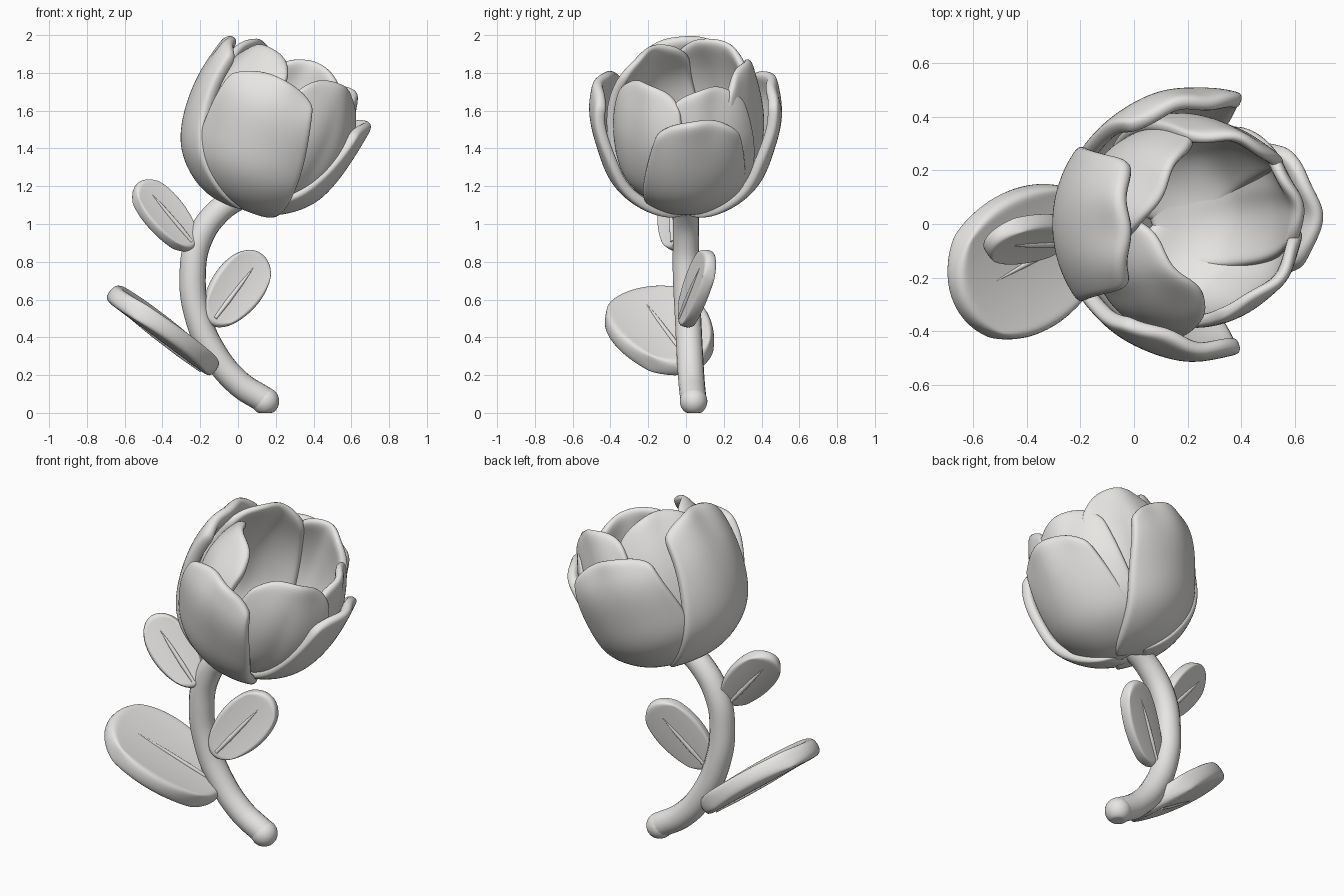
import bpy, bmesh, math
from mathutils import Vector, Matrix

if "Cube" in bpy.data.objects:
    bpy.data.objects.remove(bpy.data.objects["Cube"])

N = 12  # grid resolution of petals and leaves

GREY = bpy.data.materials.new("light_grey")
GREY.diffuse_color = (0.8, 0.79, 0.77, 1)
GREY.use_nodes = True
GREY.node_tree.nodes["Principled BSDF"].inputs["Base Color"].default_value = GREY.diffuse_color


def spline(pts, t):
    """Catmull-Rom point at t in 0..1."""
    n = len(pts) - 1
    i = max(0, min(int(t * n), n - 1))
    f = t * n - i
    a, b = Vector(pts[i]), Vector(pts[i + 1])
    p = Vector(pts[i - 1]) if i > 0 else 2 * a - b
    q = Vector(pts[i + 2]) if i + 2 <= n else 2 * b - a
    return 0.5 * (2 * a + (b - p) * f + (2 * p - 5 * a + 4 * b - q) * f * f
                  + (3 * a - p - 3 * b + q) * f ** 3)


def sheet(name, func, thickness, blunt=0.0):
    """Rounded sheet: a square grid mapped to a disc (squarer at the top by blunt)."""
    bm = bmesh.new()
    rows = []
    for j in range(N + 1):
        row = []
        for i in range(N + 1):
            x, y = 2 * i / N - 1, 2 * j / N - 1
            u, v = x * math.sqrt(1 - y * y / 2), y * math.sqrt(1 - x * x / 2)
            k = blunt * max(y, 0)
            row.append(bm.verts.new(func(u + (x - u) * k, v + (y - v) * k)))
        rows.append(row)
    for j in range(N):
        for i in range(N):
            bm.faces.new((rows[j][i], rows[j][i + 1], rows[j + 1][i + 1], rows[j + 1][i]))
    for f in bm.faces:
        f.smooth = True
    me = bpy.data.meshes.new(name)
    bm.to_mesh(me)
    bm.free()
    me.materials.append(GREY)
    ob = bpy.data.objects.new(name, me)
    bpy.context.collection.objects.link(ob)
    s = ob.modifiers.new("thickness", 'SOLIDIFY')
    s.thickness, s.offset = thickness, 0
    d = ob.modifiers.new("smooth", 'SUBSURF')
    d.levels = d.render_levels = 2


def tube(name, pts, radii, bevel):
    """Smooth tapered tube along points."""
    cu = bpy.data.curves.new(name, 'CURVE')
    cu.dimensions = '3D'
    cu.bevel_depth, cu.bevel_resolution, cu.resolution_u = bevel, 6, 10
    cu.use_fill_caps = True
    cu.materials.append(GREY)
    sp = cu.splines.new('BEZIER')
    sp.bezier_points.add(len(pts) - 1)
    for b, p, r in zip(sp.bezier_points, pts, radii):
        b.co, b.radius = p, r
        b.handle_left_type = b.handle_right_type = 'AUTO'
    ob = bpy.data.objects.new(name, cu)
    bpy.context.collection.objects.link(ob)


# Flower head frame: tilted towards +x
HEAD = Matrix.Translation((0.03, 0, 1.1)) @ Matrix.Rotation(math.radians(22), 4, 'Y')


def petal(name, azimuth, width, profile, thickness=0.06, blunt=0.3, spiral=0.0, ridge=0.0):
    a = math.radians(azimuth)
    out, side = Vector((math.cos(a), math.sin(a), 0)), Vector((-math.sin(a), math.cos(a), 0))

    def place(u, v):
        r, h = spline(profile, (v + 1) / 2)
        top = max(v, 0)
        R = max(r, 0.1)
        s = width * u * (1.03 - 0.04 * v) / R
        r += spiral * u * (1 - v * v) + 0.015 * math.sin(7 * u + azimuth) * top ** 3
        r -= ridge * math.exp(-(u * 6) ** 2) * (1 - v * v)
        p = out * (r - R * (1 - math.cos(s))) + side * R * math.sin(s)
        return HEAD @ (p + Vector((0, 0, h)))
    sheet(name, place, thickness, blunt)


# Outer petals (profiles are radius, height along the head axis)
SIDE = [(0.02, 0), (0.21, 0.03), (0.37, 0.16), (0.445, 0.35), (0.485, 0.54), (0.45, 0.70)]
LEFT = [(0.02, 0), (0.21, 0.02), (0.37, 0.14), (0.44, 0.31), (0.45, 0.56), (0.39, 0.81)]
RIGHT = [(0.02, 0), (0.17, 0.04), (0.31, 0.15), (0.38, 0.29), (0.42, 0.47), (0.44, 0.66)]
petal("outer_petal_front", 258, 0.31, SIDE)
petal("outer_petal_back", 101, 0.31, SIDE)
petal("outer_petal_left", 180, 0.30, LEFT, 0.07, 0.45)
petal("outer_petal_right", 9, 0.29, RIGHT)

# Inner petals: azimuth, width, height, tip radius
INNER = [(222, 0.33, 0.83, 0.25), (148, 0.32, 0.85, 0.29), (76, 0.29, 0.85, 0.31),
         (22, 0.28, 0.79, 0.31), (-43, 0.31, 0.79, 0.30)]
for k, (az, w, h, tip) in enumerate(INNER):
    prof = [(0.02, 0.04), (0.19, 0.08), (0.33, 0.2), (0.38, 0.25 + 0.2 * h),
            (0.365, 0.14 + 0.58 * h), (tip, h)]
    petal(f"inner_petal_{k + 1}", az, w, prof, 0.05, 0.2, 0.03, 0.015)

# Stem with a rounded foot flattened on the ground
STEM = [(0.145, 0.04, 0.065), (0, 0.03, 0.16), (-0.13, 0.02, 0.32), (-0.215, 0.01, 0.52),
        (-0.24, 0, 0.73), (-0.205, 0, 0.92), (-0.1, 0, 1.07), (0.04, 0, 1.16)]
tube("stem", STEM, [1, 1, 1, 1, 1, 1, 0.97, 0.9], 0.07)
bpy.ops.mesh.primitive_uv_sphere_add(segments=32, ring_count=20, radius=0.073,
                                     location=(0.145, 0.04, 0.062))
foot = bpy.context.object
foot.name = "stem_foot"
foot.data.materials.append(GREY)
for vert in foot.data.vertices:
    vert.co.z = max(vert.co.z, -0.062)
bpy.ops.object.shade_smooth()


def leaf(name, base, tip, normal, width, cup, thickness):
    base, tip = Vector(base), Vector(tip)
    axis = tip - base
    n = Vector(normal)
    n = (n - axis * n.dot(axis) / axis.length_squared).normalized()
    side = n.cross(axis).normalized()
    mid = (base + tip) / 2

    def place(u, v, lift=0.0):
        return (mid + axis * v / 2 + side * width * u * (1 + 0.1 * v)
                + n * (cup * (u * u - 0.35) + lift))
    sheet(name, place, thickness)
    # Raised midrib on both faces
    for label, sgn in (("upper", 1), ("lower", -1)):
        pts = [place(0, v, sgn * thickness * 0.48) for v in (-0.85, -0.4, 0.1, 0.62)]
        tube(f"{name}_{label}_rib", pts, [0.7, 1, 0.8, 0.1], 0.013)


# Leaves
leaf("large_leaf", (-0.12, 0.02, 0.24), (-0.66, -0.28, 0.64), (0.62, 0, 0.78), 0.27, 0.03, 0.1)
leaf("right_leaf", (-0.15, -0.02, 0.47), (0.13, 0.13, 0.84), (0.3, -0.9, 0.15), 0.14, 0.01, 0.065)
leaf("upper_leaf", (-0.235, -0.05, 0.87), (-0.53, -0.06, 1.22), (0.45, -0.8, 0.4), 0.125, 0.01, 0.065)
